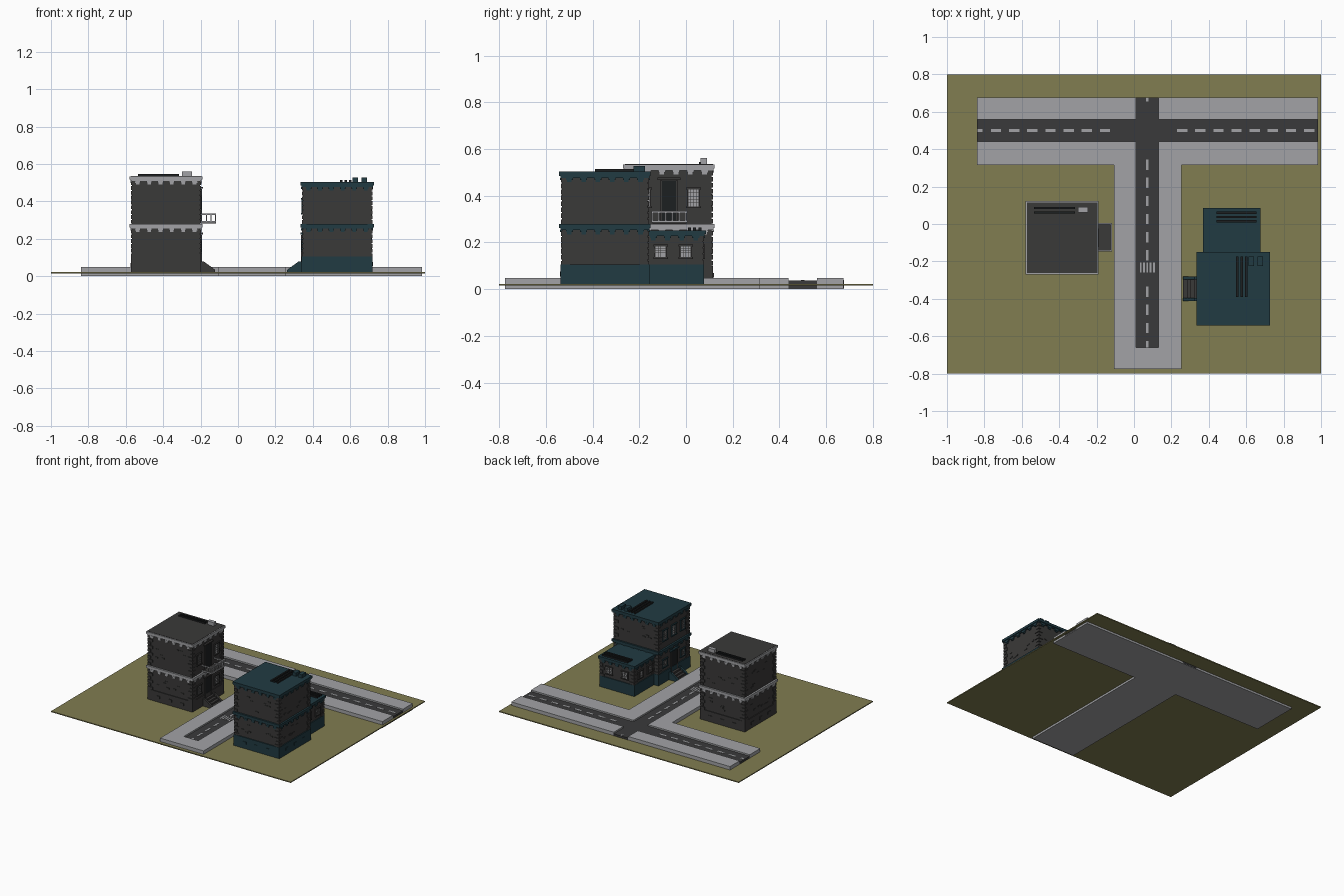
import bpy, bmesh, random
from mathutils import Matrix, Vector

if "Cube" in bpy.data.objects:
    bpy.data.objects.remove(bpy.data.objects["Cube"])
random.seed(4)

def mat(name, c):
    m = bpy.data.materials.new(name)
    m.diffuse_color = (*c, 1)
    m.use_nodes = True
    m.node_tree.nodes["Principled BSDF"].inputs["Base Color"].default_value = m.diffuse_color
    return m

WALL = mat("charcoal_wall", (.042, .041, .040))
TEAL = mat("dark_teal", (.015, .043, .055))
LIGHT = mat("light_grey", (.36, .365, .38))
GRASS = mat("olive_grass", (.22, .205, .082))
ROAD = mat("asphalt", (.042, .042, .043))
DARK = mat("black_vent", (.012, .014, .015))

parts = {}

def box(name, m, x0, x1, y0, y1, z0, z1):
    # add one box to the named part
    bm = parts.setdefault((name, m.name), bmesh.new())
    M = Matrix.Translation(((x0+x1)/2, (y0+y1)/2, (z0+z1)/2)) @ Matrix.Diagonal((abs(x1-x0), abs(y1-y0), abs(z1-z0), 1))
    bmesh.ops.create_cube(bm, size=1, matrix=M)

def prism(name, m, pts, y0, y1):
    # extrude an xz profile along y
    bm = parts.setdefault((name, m.name), bmesh.new())
    f = bm.faces.new([bm.verts.new((x, y0, z)) for x, z in pts])
    r = bmesh.ops.extrude_face_region(bm, geom=[f])
    bmesh.ops.translate(bm, vec=(0, y1-y0, 0), verts=[v for v in r["geom"] if isinstance(v, bmesh.types.BMVert)])
    bmesh.ops.recalc_face_normals(bm, faces=bm.faces)

def plate(name, m, b, side, u, z, w, h, d0, d1):
    # box on a wall of body b=(x0,x1,y0,y1), centred at u along the wall, from depth d0 to d1
    x0, x1, y0, y1 = b
    if side == "+x": box(name, m, x1+d0, x1+d1, u-w/2, u+w/2, z-h/2, z+h/2)
    if side == "-x": box(name, m, x0-d1, x0-d0, u-w/2, u+w/2, z-h/2, z+h/2)
    if side == "+y": box(name, m, u-w/2, u+w/2, y1+d0, y1+d1, z-h/2, z+h/2)
    if side == "-y": box(name, m, u-w/2, u+w/2, y0-d1, y0-d0, z-h/2, z+h/2)

SIDES = ("+x", "-x", "+y", "-y")

def cornice(n, m, b, z, t, over=.013):
    # two-step slab with a row of dentils below
    x0, x1, y0, y1 = b
    for o, za, zb in ((over, z-t*.7, z), (over*.6, z-t, z-t*.7)):
        box(n+"_cornice", m, x0-o, x1+o, y0-o, y1+o, za, zb)
    for s in SIDES:
        a, c = (y0, y1) if s[1] == "x" else (x0, x1)
        k = max(4, round((c-a)/.062))
        for i in range(k):
            u = a + (c-a)*(i+.5)/k
            plate(n+"_dentils", m, b, s, u, z-t-.005, .03, .010, -.002, .009)
            plate(n+"_dentils", m, b, s, u, z-t-.014, .02, .010, -.002, .006)

def walls(n, b, z0, z1):
    # wall block, alternating corner quoins and loose bricks
    x0, x1, y0, y1 = b
    box(n+"_walls", WALL, *b, z0, z1)
    k = round((z1-z0)/.026)
    for i in range(k):
        z = z0 + (z1-z0)*(i+.5)/k
        l = .034 if i % 2 else .02
        for cx, sx in ((x0, 1), (x1, -1)):
            for cy, sy in ((y0, 1), (y1, -1)):
                box(n+"_quoins", WALL, cx-sx*.005, cx+sx*l, cy-sy*.005, cy+sy*l, z-.010, z+.010)

def bricks(n, b, side, z0, z1, count=7):
    x0, x1, y0, y1 = b
    a, c = (y0, y1) if side[1] == "x" else (x0, x1)
    for i in range(count):
        u, z = random.uniform(a+.06, c-.06), random.uniform(z0+.02, z1-.04)
        plate(n+"_bricks", WALL, b, side, u, z, .024, .009, -.002, .003)

def window(n, b, side, u, z, w, h, frame):
    plate(n+"_panes", LIGHT, b, side, u, z, w, h, -.002, .003)
    for s in (-1, 1):
        plate(n+"_frames", frame, b, side, u+s*(w/2+.003), z, .006, h+.012, -.002, .007)
        plate(n+"_frames", frame, b, side, u, z+s*(h/2+.004), w+.02, .008, -.002, .009)
    for i in (-1, 0, 1):
        plate(n+"_bars", WALL, b, side, u+i*w/4, z, .002, h, .003, .0045)
    for i in range(1, 5):
        plate(n+"_bars", WALL, b, side, u, z-h/2+h*i/5, w, .002, .003, .0045)

def door(n, b, side, u, z0, h, trim):
    plate(n+"_door", DARK, b, side, u, z0+h/2, .06, h, -.002, .004)
    for s in (-1, 1):
        plate(n+"_door_frame", WALL, b, side, u+s*.034, z0+h/2, .008, h, -.002, .009)
    plate(n+"_door_hood", trim, b, side, u, z0+h+.008, .10, .010, -.002, .014)

def stairs(n, x, d, yc, cheek, h=.058, run=.078):
    # stepped entrance running along d from wall x, with sloping cheeks
    g = .02
    for i in range(4):
        box(n+"_steps", WALL, x, x+d*run*(1-i/4), yc-.05, yc+.05, g, g+h*.85*(i+1)/4)
    for s in (-1, 1):
        y = yc+s*.057
        prism(n+"_cheeks", cheek, [(x, g), (x+d*run, g), (x+d*run, g+.014), (x+d*.018, g+h), (x, g+h)], y-.008, y+.008)

# ground and street
box("grass", GRASS, -1, 1, -.8, .8, .015, .022)
W = (-.84, .985)
box("sidewalk", LIGHT, *W, .315, .675, 0, .003)
box("sidewalk", LIGHT, -.107, .255, -.775, .315, 0, .003)
for a, c in ((W[0], .01), (.13, W[1])):
    box("sidewalk", LIGHT, a, c, .56, .675, .003, .048)
    box("sidewalk", LIGHT, a, c, .315, .44, .003, .048)
for a, c in ((-.107, .01), (.13, .255)):
    box("sidewalk", LIGHT, a, c, -.66, .315, .003, .048)
box("sidewalk", LIGHT, -.107, .255, -.775, -.66, .003, .048)
box("road", ROAD, *W, .44, .56, .003, .037)
box("road", ROAD, .01, .13, -.66, .44, .003, .037)
box("road", ROAD, .01, .13, .56, .677, .003, .037)

# road markings
def dash_x(a, c): box("lane_dashes", LIGHT, a, c, .493, .507, .036, .0385)
def dash_y(a, c): box("lane_dashes", LIGHT, .064, .077, a, c, .036, .0385)
dash_x(-.838, -.81)
for i in range(7):
    dash_x(-.765+i*.097, -.71+i*.097)
for i in range(8):
    dash_x(.23+i*.097, min(.285+i*.097, .98))
for i in range(11):
    y = .345-i*.097
    if abs(y-.03+.235) > .05:
        dash_y(y-.055, y)
dash_y(.655, .676)
for i in range(5):
    x = .036+i*.0175
    box("crosswalk", LIGHT, x-.005, x+.005, -.26, -.205, .036, .0385)

# grey building
G = (-.566, -.202, -.256, .110)
GY = -.073
GB = (G[0]-.005, G[1]+.005, G[2]-.005, G[3]+.005)
walls("grey_building", G, .02, .51)
box("grey_building_plinth", WALL, *GB, .02, .10)
cornice("grey_building_lower", LIGHT, G, .278, .024)
cornice("grey_building_upper", LIGHT, G, .533, .024)
box("grey_building_roof", WALL, G[0]-.006, G[1]+.006, G[2]-.006, G[3]+.006, .53, .535)
for s in ("-x", "+y", "-y"):
    bricks("grey_building", G, s, .11, .25)
    bricks("grey_building", G, s, .29, .5)
    for u in (-.1, 0, .1):
        plate("grey_plinth_blocks", WALL, GB, s, u + (GY if s[1] == "x" else -.384), .06, .03, .02, -.002, .004)
for s in (-1, 1):
    window("grey_building", G, "+x", GY+s*.105, .391, .044, .072, WALL)
    window("grey_building", G, "+x", GY+s*.105, .16, .044, .06, WALL)
door("grey_balcony", G, "+x", GY, .29, .175, WALL)
door("grey_entrance", G, "+x", GY, .075, .145, WALL)
stairs("grey_entrance", -.2, 1, GY, WALL)

# balcony with railing
BX = (-.2, -.117)
box("balcony_floor", WALL, *BX, -.143, .003, .282, .288)
box("balcony_rail", LIGHT, -.125, BX[1], -.148, .006, .326, .334)
box("balcony_rail", LIGHT, -.125, BX[1], -.148, .006, .286, .294)
for y in (-.148, -.002):
    box("balcony_rail", LIGHT, *BX, y, y+.008, .326, .334)
    box("balcony_rail", LIGHT, *BX, y, y+.008, .286, .294)
    for x in (-.172, -.147):
        box("balcony_posts", LIGHT, x, x+.005, y+.001, y+.006, .29, .33)
for i in range(6):
    y = -.145+i*.0289
    box("balcony_posts", LIGHT, -.124, -.118, y-.003, y+.003, .29, .33)

# grey roof equipment
for y in (.085, .061):
    box("grey_roof_pipes", DARK, -.535, -.315, y-.005, y+.005, .535, .545)
box("grey_roof_vent", LIGHT, -.30, -.245, .062, .09, .535, .561)

# teal building
T = (.347, .713, -.530, -.164)
TY = -.347
TB = (T[0]-.007, T[1]+.007, T[2]-.007, T[3]+.007)
walls("teal_building", T, .022, .48)
box("teal_building_plinth", TEAL, *TB, .022, .105)
cornice("teal_building_lower", TEAL, T, .278, .024)
cornice("teal_building_upper", TEAL, T, .503, .026)
for s in ("+x", "+y", "-y"):
    if s != "+y":
        bricks("teal_building", T, s, .12, .25)
        for u in (-.1, 0, .1):
            plate("teal_plinth_blocks", TEAL, TB, s, u + (TY if s[1] == "x" else .53), .065, .03, .02, -.002, .003)
    bricks("teal_building", T, s, .29, .47)
for s in (-1, 1):
    window("teal_building", T, "-x", TY+s*.105, .375, .044, .072, TEAL)
    window("teal_building", T, "-x", TY+s*.105, .165, .044, .05, TEAL)
window("teal_building", T, "-x", TY, .375, .044, .072, TEAL)
door("teal_entrance", T, "-x", TY, .075, .145, TEAL)
stairs("teal_entrance", .341, -1, TY, TEAL)

# teal roof equipment
for x in (.552, .576, .600):
    box("teal_roof_pipes", DARK, x-.006, x+.006, -.39, -.175, .503, .514)
for x in (.627, .675):
    box("teal_roof_vents", TEAL, x-.015, x+.015, -.225, -.175, .503, .528)

# teal annex
A = (.383, .663, -.17, .072)
AB = (A[0]-.006, A[1]+.006, A[2], A[3]+.006)
walls("annex", A, .022, .23)
box("annex_plinth", TEAL, *AB, .022, .105)
cornice("annex", TEAL, A, .252, .024)
for s in (-1, 1):
    for side in ("+x", "-x"):
        window("annex", A, side, -.055+s*.054, .16, .042, .046, WALL)
    window("annex", A, "+y", .523+s*.065, .16, .042, .046, WALL)
for y in (.06, .037, .015):
    box("annex_roof_pipes", DARK, .44, .655, y-.006, y+.006, .252, .263)

# turn collected parts into objects
for (name, mname), bm in parts.items():
    me = bpy.data.meshes.new(name)
    bm.to_mesh(me)
    bm.free()
    me.materials.append(bpy.data.materials[mname])
    bpy.context.collection.objects.link(bpy.data.objects.new(name, me))
